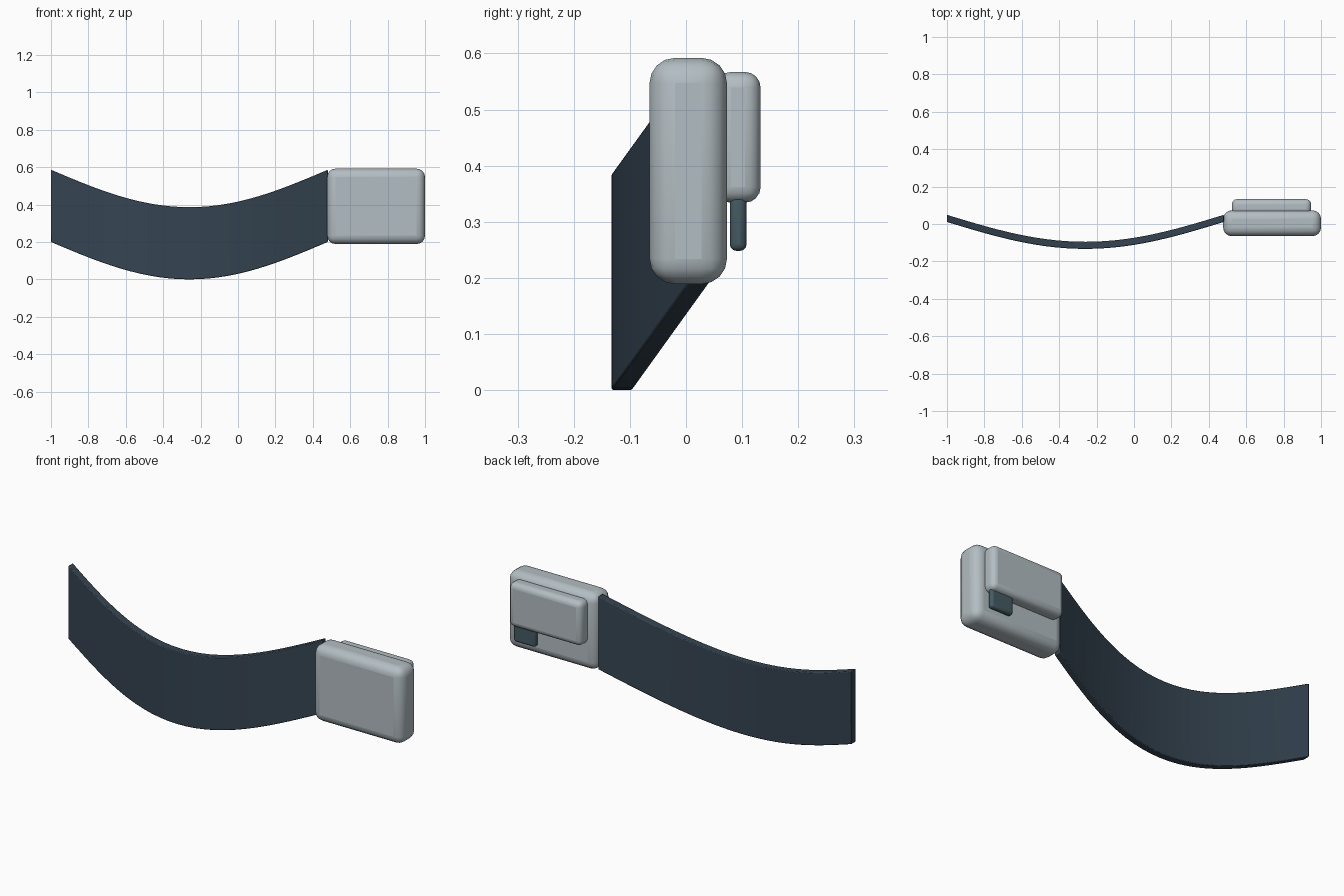
import bpy, bmesh, math

if "Cube" in bpy.data.objects:
    bpy.data.objects.remove(bpy.data.objects["Cube"])


def material(name, rgb):
    m = bpy.data.materials.new(name)
    m.diffuse_color = (*rgb, 1)
    m.use_nodes = True
    m.node_tree.nodes["Principled BSDF"].inputs["Base Color"].default_value = m.diffuse_color
    return m


def finish(name, bm, mat, bevel, segments):
    bmesh.ops.recalc_face_normals(bm, faces=bm.faces)
    me = bpy.data.meshes.new(name)
    bm.to_mesh(me)
    bm.free()
    me.materials.append(mat)
    ob = bpy.data.objects.new(name, me)
    bpy.context.collection.objects.link(ob)
    mod = ob.modifiers.new("Rounding", 'BEVEL')
    mod.width, mod.segments = bevel, segments
    mod.limit_method = 'ANGLE'
    bpy.ops.object.select_all(action='DESELECT')
    ob.select_set(True)
    bpy.context.view_layer.objects.active = ob
    bpy.ops.object.shade_smooth_by_angle(angle=math.radians(35))
    return ob


def rounded_box(name, lo, hi, mat, bevel, segments=4):
    bm = bmesh.new()
    bmesh.ops.create_cube(bm, size=1)
    for v in bm.verts:
        v.co = [(a + b) / 2 + c * (b - a) for a, b, c in zip(lo, hi, v.co)]
    return finish(name, bm, mat, bevel, segments)


shell = material("pale grey", (0.45, 0.51, 0.54))
webbing = material("dark blue", (0.035, 0.057, 0.082))
clip = material("dark teal", (0.06, 0.105, 0.125))

# Sagging strap: a thin rectangle swept along a half sine wave
bm = bmesh.new()
rings = []
n = 28
for i in range(n + 1):
    t = i / n
    sag = math.sin(math.pi * t)
    x, y, z = -1 + 1.48 * t, 0.03 - 0.144 * sag, 0.2 * (1 - sag)
    rings.append([bm.verts.new((x, y + dy, z + dz)) for dy, dz in
                  ((-0.019, 0), (0.019, 0), (0.019, 0.386), (-0.019, 0.386))])
for a, b in zip(rings, rings[1:]):
    for k in range(4):
        j = (k + 1) % 4
        bm.faces.new((a[k], a[j], b[j], b[k]))
bm.faces.new(rings[0])
bm.faces.new(rings[-1])
finish("strap", bm, webbing, 0.004, 2)

# Buckle plate, back block and small release tab
rounded_box("buckle_plate", (0.477, -0.065, 0.189), (1, 0.073, 0.592), shell, 0.045)
rounded_box("back_block", (0.523, 0.052, 0.334), (0.947, 0.133, 0.567), shell, 0.028)
rounded_box("release_tab", (0.807, 0.078, 0.248), (0.935, 0.108, 0.38), clip, 0.012, 3)
